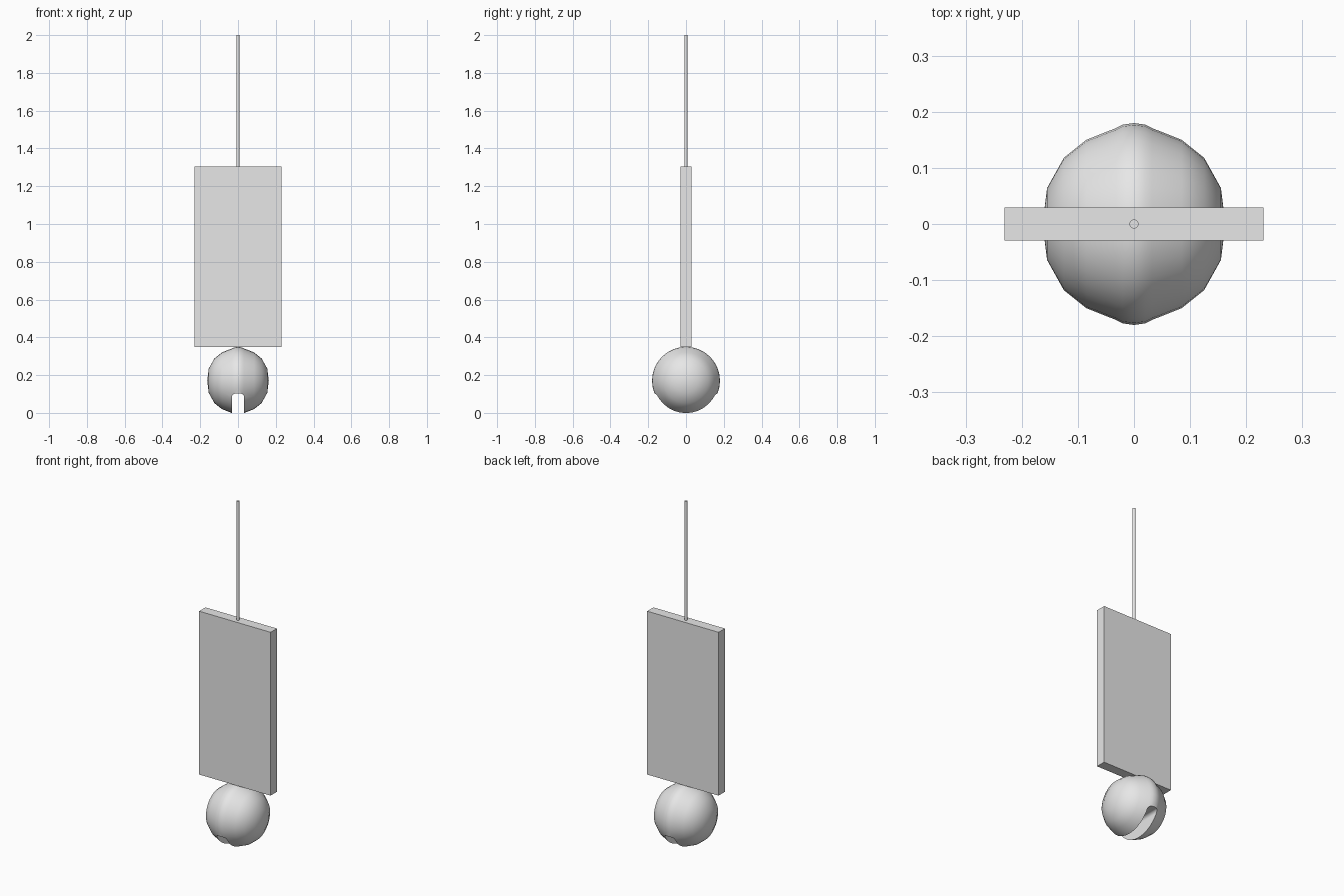
import bpy, bmesh, math
from mathutils import Matrix, Vector

cube = bpy.data.objects.get("Cube")
if cube:
    bpy.data.objects.remove(cube, do_unlink=True)

grey = bpy.data.materials.new("light grey")
grey.use_nodes = True
colour = (0.8, 0.8, 0.8, 1)
grey.diffuse_color = colour
grey.node_tree.nodes["Principled BSDF"].inputs["Base Color"].default_value = colour


def make(name, bm):
    bmesh.ops.recalc_face_normals(bm, faces=bm.faces)
    mesh = bpy.data.meshes.new(name)
    bm.to_mesh(mesh)
    bm.free()
    mesh.materials.append(grey)
    obj = bpy.data.objects.new(name, mesh)
    bpy.context.collection.objects.link(obj)
    return obj


def box(x, y, z0, z1):
    bm = bmesh.new()
    bmesh.ops.create_cube(bm, size=1, matrix=Matrix.Translation((0, 0, (z0 + z1) / 2))
                          @ Matrix.Diagonal((2 * x, 2 * y, z1 - z0, 1)))
    return bm


def select(obj):
    bpy.ops.object.select_all(action='DESELECT')
    obj.select_set(True)
    bpy.context.view_layer.objects.active = obj


# Hanging panel
make("panel", box(0.231, 0.029, 0.35, 1.305))

# Thin rod above the panel
bm = bmesh.new()
bmesh.ops.create_cone(bm, cap_ends=True, segments=24, radius1=0.008, radius2=0.008,
                      depth=0.695, matrix=Matrix.Translation((0, 0, 1.6525)))
rod = make("rod", bm)

# Ball: half profile turned around the x axis, with a soft rim in the middle
half = [(0, 0.18), (0.02, 0.177), (0.032, 0.171), (0.085, 0.15),
        (0.125, 0.118), (0.155, 0.064), (0.163, 0)]
profile = [(-x, r) for x, r in reversed(half[1:])] + half
bm = bmesh.new()
verts = [bm.verts.new((x, 0, r)) for x, r in profile]
edges = [bm.edges.new(pair) for pair in zip(verts, verts[1:])]
bmesh.ops.spin(bm, geom=verts + edges, cent=(0, 0, 0), axis=(1, 0, 0),
               angle=2 * math.pi, steps=32)
bmesh.ops.remove_doubles(bm, verts=bm.verts, dist=0.0005)
bmesh.ops.translate(bm, verts=bm.verts, vec=Vector((0, 0, 0.17)))
ball = make("ball", bm)

# Slot along the underside, rounded at its upper corners
bm = box(0.032, 0.4, -0.1, 0.102)
top = [e for e in bm.edges if all(v.co.z > 0 for v in e.verts)
       and abs(e.verts[0].co.x - e.verts[1].co.x) < 0.001]
bmesh.ops.bevel(bm, geom=top, offset=0.018, segments=4, profile=0.5, affect='EDGES')
cutter = make("slot_cutter", bm)
cutter.hide_render = True

select(ball)
cut = ball.modifiers.new("slot", 'BOOLEAN')
cut.object = cutter
cut.operation = 'DIFFERENCE'
cut.solver = 'EXACT'
bpy.ops.object.modifier_apply(modifier=cut.name)
bpy.data.objects.remove(cutter, do_unlink=True)

for obj in (ball, rod):
    select(obj)
    bpy.ops.object.shade_smooth_by_angle(angle=math.radians(40))
